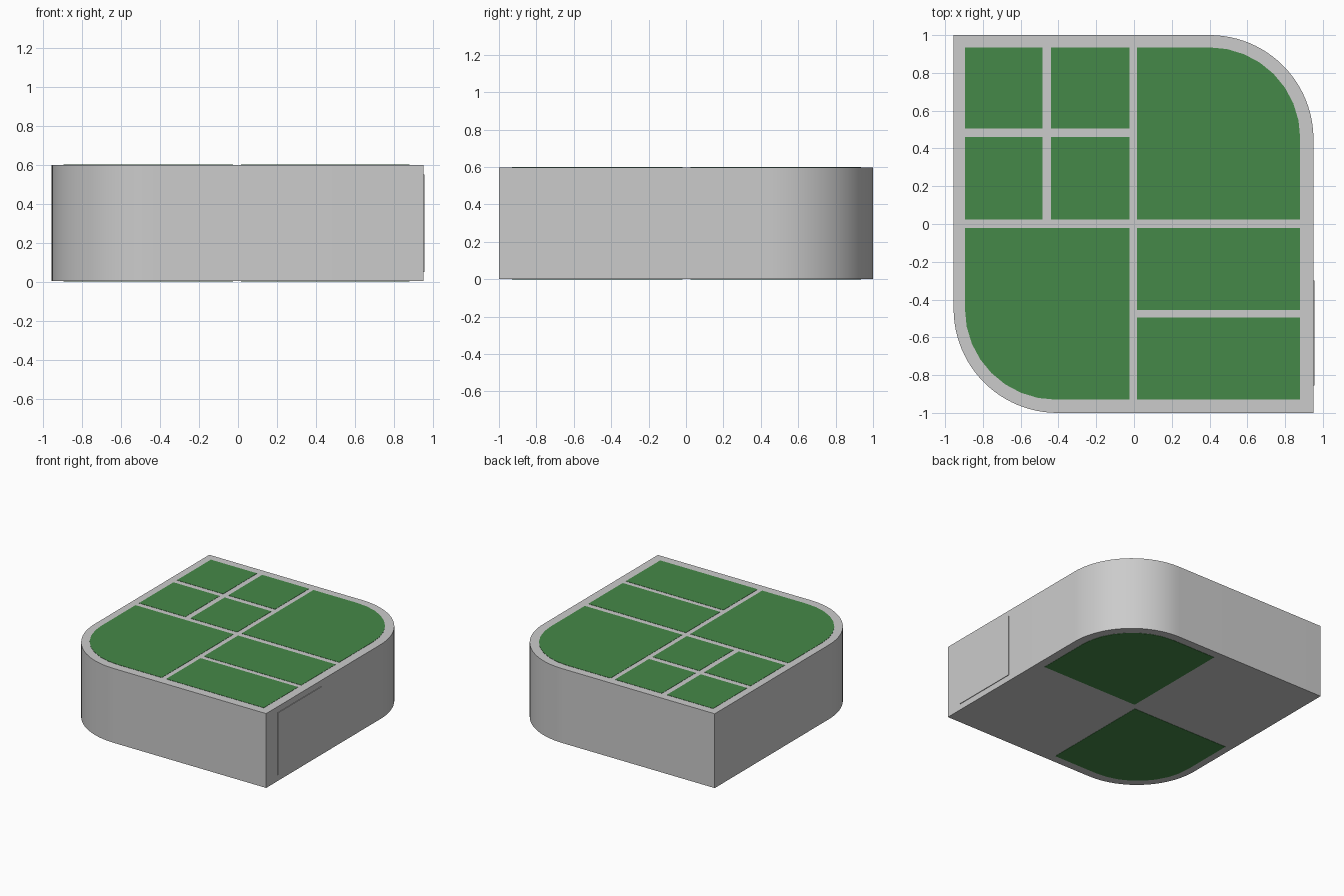
import bpy, bmesh
from math import sin, cos, pi

if "Cube" in bpy.data.objects:
    bpy.data.objects.remove(bpy.data.objects["Cube"])


def outline(x0, x1, y0, y1, radii=(0, 0, 0, 0), seg=8):
    """Counter-clockwise rectangle; radii in order -x-y, +x-y, +x+y, -x+y."""
    pts = []
    corners = [(x0, y0, 1, 1), (x1, y0, -1, 1), (x1, y1, -1, -1), (x0, y1, 1, -1)]
    for i, (x, y, sx, sy) in enumerate(corners):
        r = radii[i]
        if r == 0:
            pts.append((x, y))
            continue
        for k in range(seg + 1):
            a = pi + i * pi / 2 + k / seg * pi / 2
            pts.append((x + sx * r + r * cos(a), y + sy * r + r * sin(a)))
    return pts


def prism(name, pts, z0, z1, mat=None):
    bm = bmesh.new()
    base = bm.faces.new([bm.verts.new((x, y, z0)) for x, y in pts])
    top = bmesh.ops.extrude_face_region(bm, geom=[base], use_keep_orig=True)["geom"]
    for v in top:
        if isinstance(v, bmesh.types.BMVert):
            v.co.z = z1
    bmesh.ops.recalc_face_normals(bm, faces=bm.faces)
    me = bpy.data.meshes.new(name)
    bm.to_mesh(me)
    bm.free()
    ob = bpy.data.objects.new(name, me)
    bpy.context.collection.objects.link(ob)
    if mat:
        me.materials.append(mat)
    return ob


green = bpy.data.materials.new("green")
green.diffuse_color = (0.06, 0.25, 0.065, 1)
green.use_nodes = True
green.node_tree.nodes["Principled BSDF"].inputs["Base Color"].default_value = green.diffuse_color

H, E = 0.6, 0.002

# Body with two opposite rounded corners
body = prism("body", outline(-0.955, 0.95, -1, 1, (0.55, 0, 0.55, 0), 24), E, H - E)
bpy.context.view_layer.objects.active = body
body.select_set(True)
bpy.ops.object.shade_smooth_by_angle(angle=pi / 6)

# Rounded green blocks, running through the full height
prism("round_panel_front", outline(-0.895, -0.025, -0.93, -0.02, (0.48, 0, 0, 0)), 0, H, green)
prism("round_panel_back", outline(0.015, 0.88, 0.025, 0.935, (0, 0, 0.48, 0)), 0, H, green)

# Four small green panels
for x0, x1 in ((-0.895, -0.485), (-0.44, -0.025)):
    for y0, y1 in ((0.025, 0.46), (0.505, 0.935)):
        prism("small_panel", outline(x0, x1, y0, y1), 0.05, H, green)

# Two wide green panels
for y0, y1 in ((-0.93, -0.495), (-0.455, -0.02)):
    prism("wide_panel", outline(0.015, 0.88, y0, y1), 0.05, H, green)

# Flat door plate on the right side
prism("side_door", outline(0.90, 0.955, -0.855, -0.30), 0.05, 0.55)
